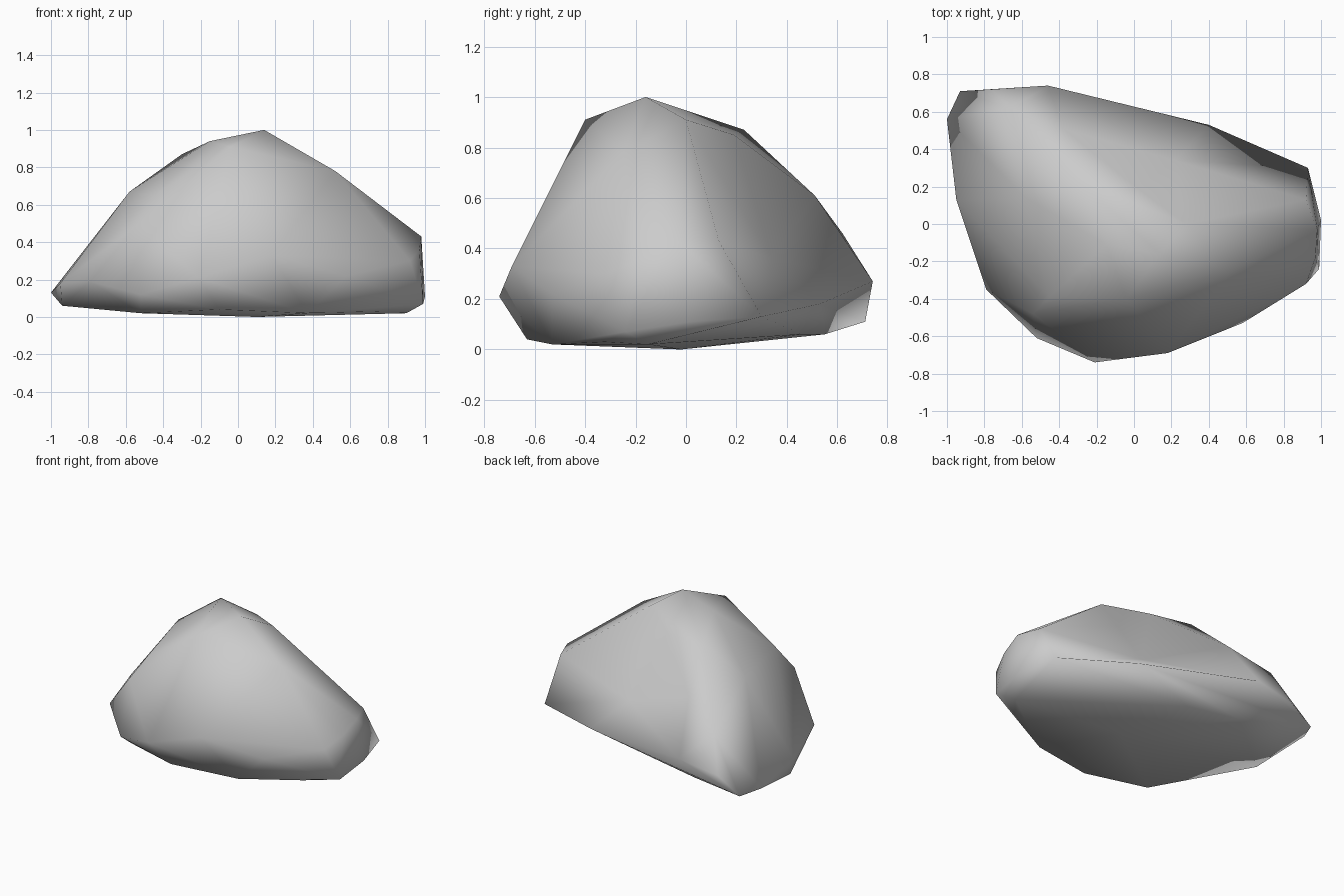
import bpy
import bmesh
from mathutils import Vector

default_cube = bpy.data.objects.get("Cube")
if default_cube:
    bpy.data.objects.remove(default_cube, do_unlink=True)


def flat_colour(name, value):
    material = bpy.data.materials.new(name)
    material.use_nodes = True
    colour = (value, value, value, 1)
    material.diffuse_color = colour
    shader = material.node_tree.nodes["Principled BSDF"]
    shader.inputs["Base Color"].default_value = colour
    return material


# Corner points of the boulder in hundredths of a unit, from the ground upward
underside = [(10, -2, 0), (37, -53, 2), (-10, -63, 4), (-52, -48, 2),
             (-94, 14, 6), (-62, 63, 10), (-45, 55, 6), (-8, 46, 6),
             (75, -32, 3), (90, -15, 2)]
girdle = [(-100, 56, 13), (-93, 71, 11), (-76, 72, 22), (-46, 74, 27),
          (40, 53, 18), (93, 30, 13), (100, 2, 11), (99, -24, 7),
          (92, -32, 30), (58, -53, 22), (18, -69, 33), (-21, -74, 21),
          (-52, -61, 12), (-79, -35, 19), (-95, 13, 18)]
shoulder = [(98, -3, 43), (92, 13, 43), (97, -18, 36), (-54, -48, 49),
            (-45, -39, 65), (-66, 62, 46), (-38, 51, 61), (-58, 14, 67)]
crown = [(52, -25, 78), (28, 0, 91), (14, -16, 100), (-15, -11, 94),
         (-4, -40, 91), (-30, 23, 87), (2, 19, 85)]

# Wrap the corner points in a closed faceted shell
shell = bmesh.new()
for corner in underside + girdle + shoulder + crown:
    shell.verts.new(Vector(corner) / 100)
bmesh.ops.convex_hull(shell, input=shell.verts[:])
loose = [vert for vert in shell.verts if not vert.link_faces]
bmesh.ops.delete(shell, geom=loose, context="VERTS")
bmesh.ops.recalc_face_normals(shell, faces=shell.faces[:])

# Merge the broad back slope and fan it around a sunken point to form a valley
slope = Vector((0.3, 0.74, 0.6)).normalized()
back_faces = [face for face in shell.faces if face.normal.dot(slope) > 0.983]
merged = bmesh.ops.dissolve_faces(shell, faces=back_faces)["region"]
broadest = max(merged, key=lambda face: face.calc_area())
fan = bmesh.ops.poke(shell, faces=[broadest])
fan["verts"][0].co = Vector((0.22, 0.34, 0.36))
bmesh.ops.triangulate(shell, faces=shell.faces[:])
bmesh.ops.recalc_face_normals(shell, faces=shell.faces[:])

# Boulder body with soft shading across its facets
mesh = bpy.data.meshes.new("boulder")
shell.to_mesh(mesh)
shell.free()
boulder = bpy.data.objects.new("boulder", mesh)
bpy.context.collection.objects.link(boulder)
mesh.materials.append(flat_colour("stone grey", 0.6))
for polygon in mesh.polygons:
    polygon.use_smooth = True
